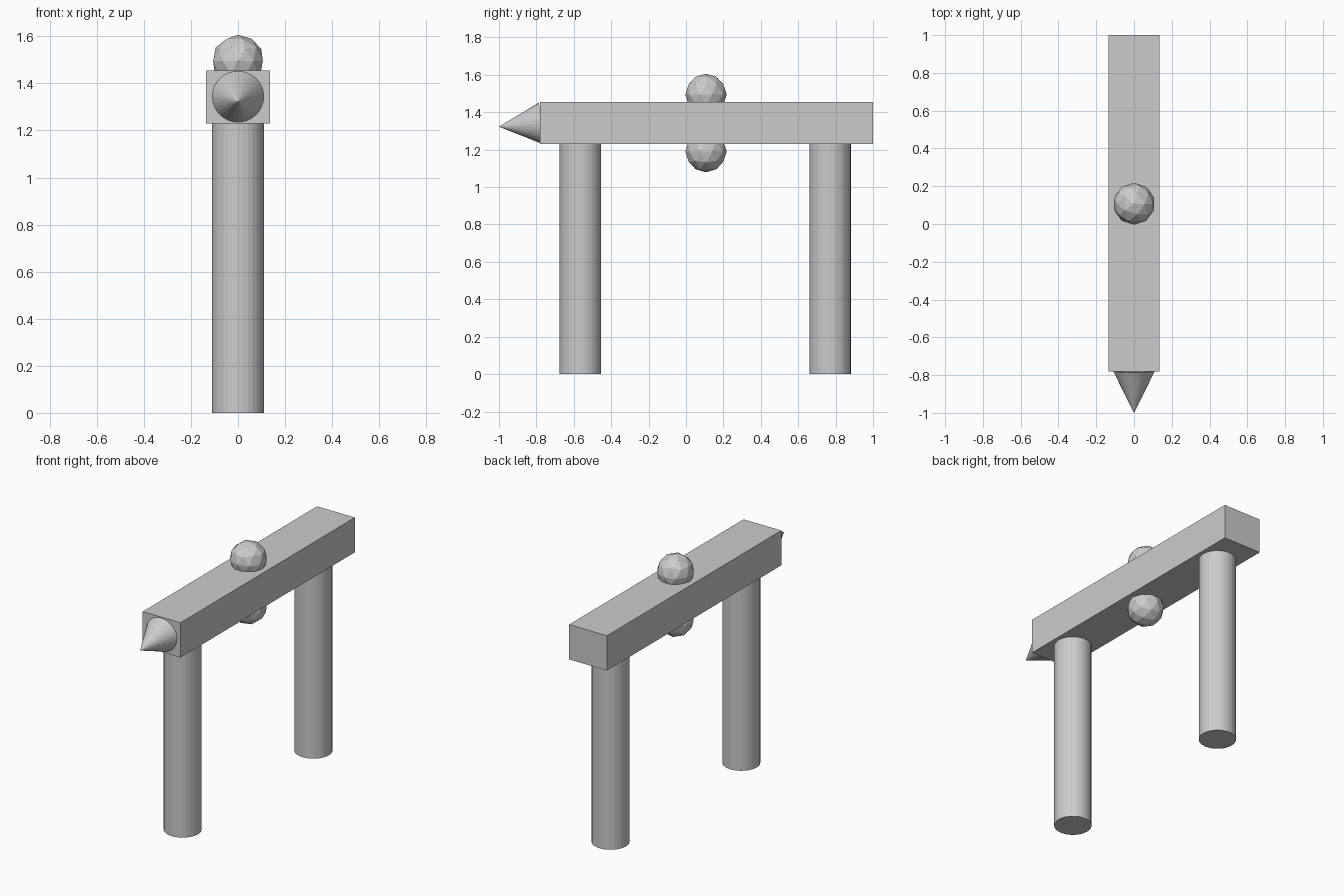
import bpy
from mathutils import Vector

default_cube = bpy.data.objects.get("Cube")
if default_cube:
    bpy.data.objects.remove(default_cube, do_unlink=True)

# One plain grey for every part
grey = bpy.data.materials.new("plain grey")
grey.use_nodes = True
colour = (0.6, 0.6, 0.6, 1)
grey.diffuse_color = colour
grey.node_tree.nodes["Principled BSDF"].inputs["Base Color"].default_value = colour

RADIUS = 0.111
BEAM_BOTTOM, BEAM_TOP = 1.23, 1.455
BEAM_FRONT, BEAM_BACK = -0.78, 1.0


def finish(name):
    part = bpy.context.object
    part.name = name
    part.data.materials.append(grey)
    return part


# Long horizontal beam
bpy.ops.mesh.primitive_cube_add(
    size=1, location=(0, (BEAM_FRONT + BEAM_BACK) / 2, (BEAM_BOTTOM + BEAM_TOP) / 2))
beam = finish("beam")
beam.scale = (0.27, BEAM_BACK - BEAM_FRONT, BEAM_TOP - BEAM_BOTTOM)

# Round legs
for name, y in (("front_leg", -0.565), ("back_leg", 0.77)):
    bpy.ops.mesh.primitive_cylinder_add(
        vertices=32, radius=RADIUS, depth=BEAM_BOTTOM, location=(0, y, BEAM_BOTTOM / 2))
    finish(name)

# Faceted balls half sunk into the beam
for name, z in (("upper_ball", 1.495), ("lower_ball", 1.19)):
    bpy.ops.mesh.primitive_ico_sphere_add(
        subdivisions=2, radius=RADIUS, location=(0, 0.107, z))
    finish(name)

# Pointed nose, drooping slightly
tip = Vector((0, -1, 1.323))
base = Vector((0, -0.777, 1.341))
axis = tip - base
bpy.ops.mesh.primitive_cone_add(
    vertices=32, radius1=RADIUS, radius2=0, depth=axis.length, location=(tip + base) / 2)
nose = finish("nose_cone")
nose.rotation_euler = axis.to_track_quat("Z", "Y").to_euler()
